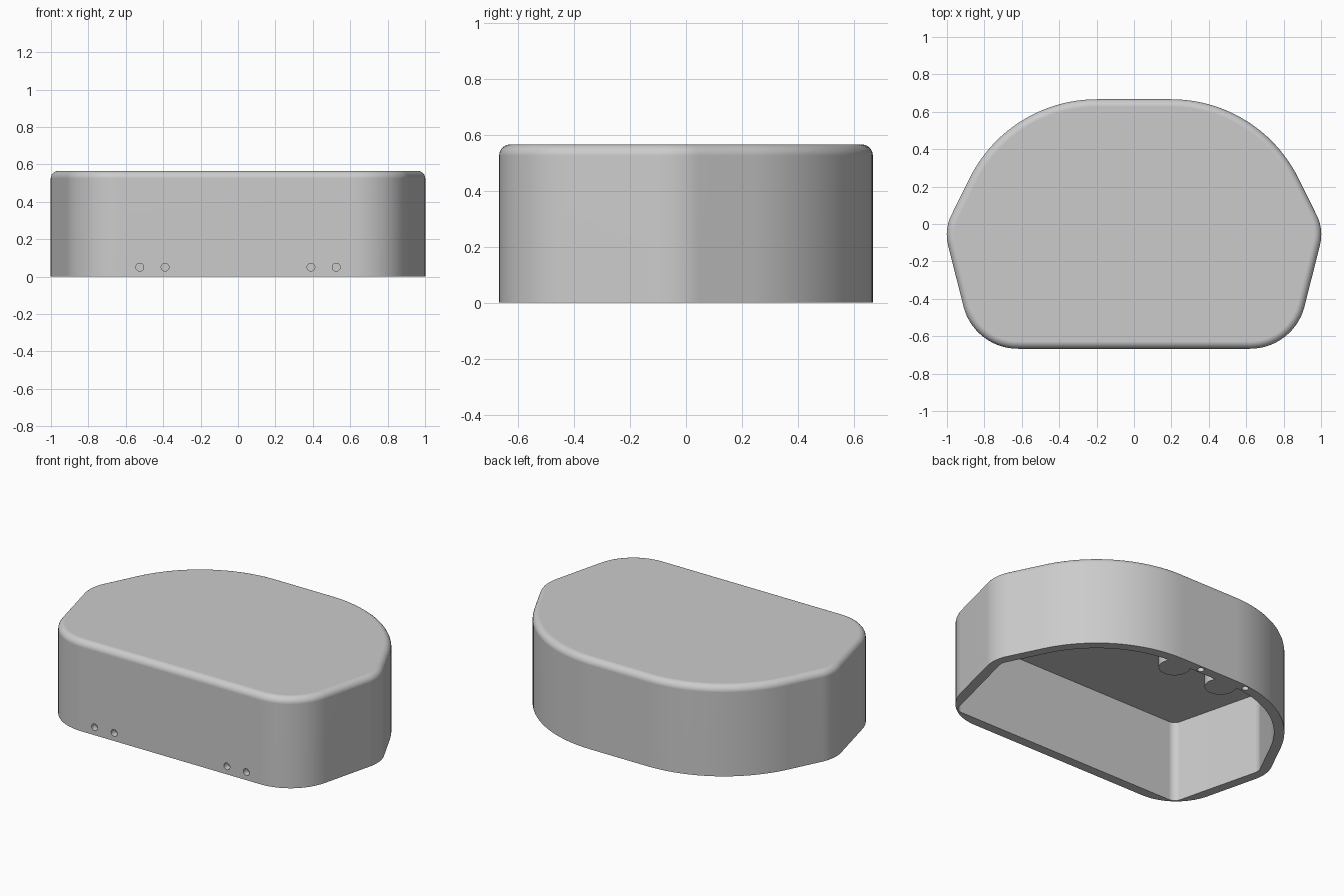
import bpy, bmesh
from math import cos, tan, pi
from mathutils import Vector

cube = bpy.data.objects.get("Cube")
if cube:
    bpy.data.objects.remove(cube)

HEIGHT = 0.565
COLOUR = (0.6, 0.6, 0.6, 1)
grey = bpy.data.materials.new("plain grey")
grey.use_nodes = True
grey.diffuse_color = COLOUR
grey.node_tree.nodes["Principled BSDF"].inputs["Base Color"].default_value = COLOUR


def rounded_outline(half):
    """Mirror half a polygon of (x, y, radius, steps) and round its corners."""
    corners = half + [(-x, y, r, n) for x, y, r, n in reversed(half)]
    points = []
    for i, (x, y, r, n) in enumerate(corners):
        p = Vector((x, y))
        a = (Vector(corners[i - 1][:2]) - p).normalized()
        b = (Vector(corners[(i + 1) % len(corners)][:2]) - p).normalized()
        half_turn = (pi - a.angle(b)) / 2
        centre = p + (a + b).normalized() * r / cos(half_turn)
        u = (p + a * r * tan(half_turn) - centre).normalized()
        v = (p + b * r * tan(half_turn) - centre).normalized()
        points += [centre + u.slerp(v, k / n) * r for k in range(n + 1)]
    return points


def prism(name, outline, z0, z1, bevel=0):
    bm = bmesh.new()
    low, high = [[bm.verts.new((p.x, p.y, z)) for p in outline] for z in (z0, z1)]
    bm.faces.new(low)
    bm.faces.new(high)
    for i in range(len(low)):
        bm.faces.new((low[i - 1], low[i], high[i], high[i - 1]))
    bmesh.ops.recalc_face_normals(bm, faces=bm.faces)
    if bevel:
        rim = [e for e in bm.edges if all(v.co.z > z1 - 0.001 for v in e.verts)]
        bmesh.ops.bevel(bm, geom=rim, offset=bevel, segments=6,
                        profile=0.5, affect="EDGES")
    mesh = bpy.data.meshes.new(name)
    bm.to_mesh(mesh)
    bm.free()
    mesh.materials.append(grey)
    obj = bpy.data.objects.new(name, mesh)
    bpy.context.collection.objects.link(obj)
    return obj


def cylinder(name, radius, depth, location, rotation=(0, 0, 0)):
    bpy.ops.mesh.primitive_cylinder_add(vertices=32, radius=radius, depth=depth,
                                        location=location, rotation=rotation)
    obj = bpy.context.object
    obj.name = name
    obj.data.materials.append(grey)
    return obj


def cut(target, tool):
    mod = target.modifiers.new("cut", "BOOLEAN")
    mod.operation, mod.object, mod.solver = "DIFFERENCE", tool, "EXACT"
    bpy.context.view_layer.objects.active = target
    bpy.ops.object.modifier_apply(modifier=mod.name)
    bpy.data.objects.remove(tool)


# Outer shell with a softly rounded top edge
shell = prism("cover_shell", rounded_outline([
    (0.67, 0.667, 0.76, 24), (1.015, -0.03, 0.23, 8), (0.855, -0.667, 0.3, 14)]),
    0, HEIGHT, 0.04)

# Hollow inside, open at the bottom, with two half-round posts on the back wall
cavity = prism("cavity_cutter", rounded_outline([
    (0.633, 0.607, 0.7, 24), (0.9525, -0.033, 0.08, 6), (0.808, -0.607, 0.05, 6)]),
    -0.1, 0.51)
for x in (-0.17, 0.17):
    cut(cavity, cylinder("post_cutter", 0.09, 2, (x, 0.56, 0)))
cut(shell, cavity)

# Small blind holes low on the front
for x in (-0.525, -0.39, 0.39, 0.525):
    cut(shell, cylinder("front_hole_cutter", 0.021, 0.08, (x, -0.667, 0.05), (pi / 2, 0, 0)))

# Small blind holes in the underside of the back rim
for x in (-0.29, 0.04):
    cut(shell, cylinder("rim_hole_cutter", 0.02, 0.08, (x, 0.635, 0)))

# Smooth curves, flat top
bpy.ops.object.select_all(action="DESELECT")
shell.select_set(True)
bpy.context.view_layer.objects.active = shell
bpy.ops.object.shade_smooth_by_angle(angle=pi / 6)
weighted = shell.modifiers.new("flat_top_shading", "WEIGHTED_NORMAL")
weighted.keep_sharp = True
